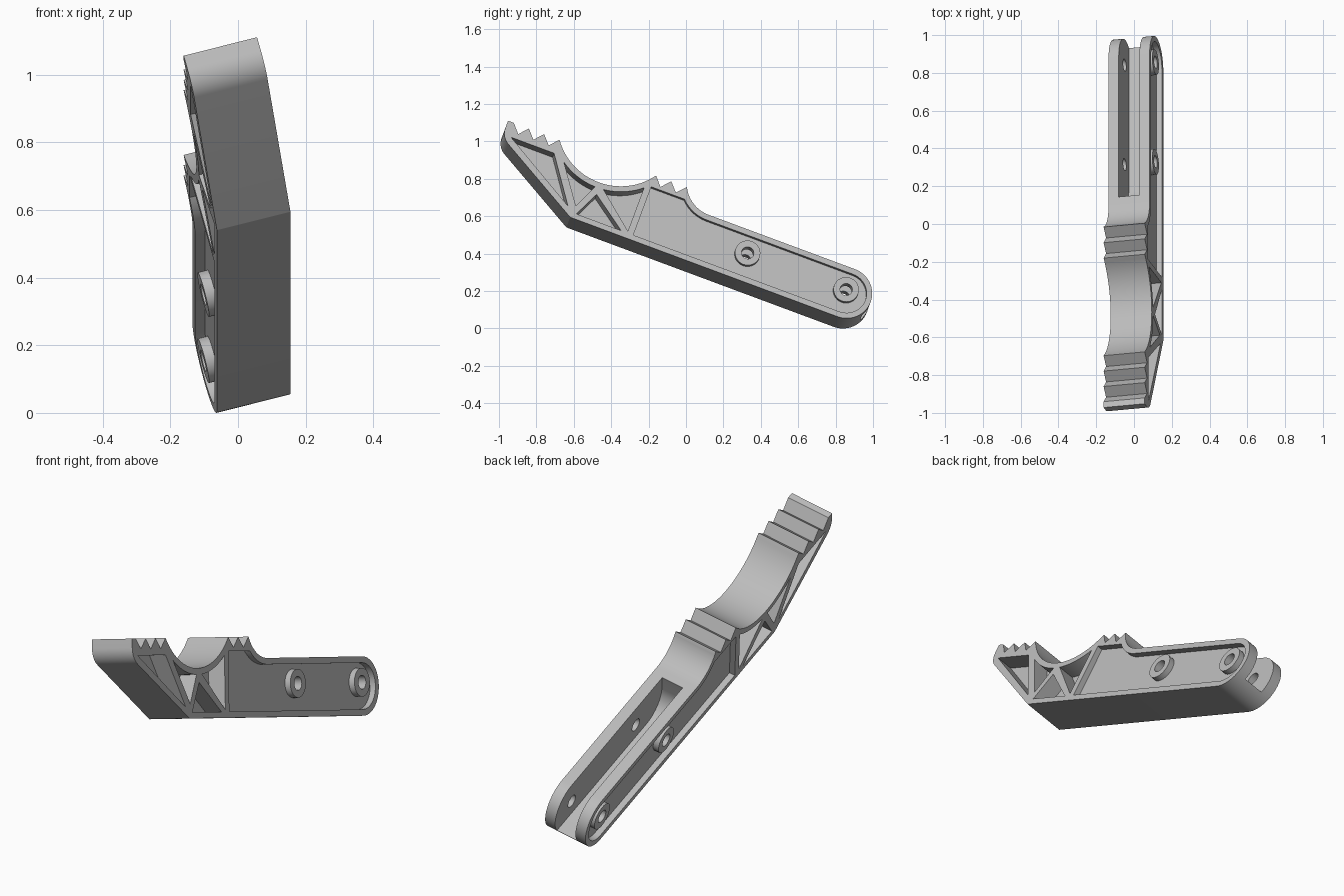
import bpy, bmesh
from math import sin, cos, radians
from mathutils import Matrix, Vector

if "Cube" in bpy.data.objects:
    bpy.data.objects.remove(bpy.data.objects["Cube"])

HALF = 0.1125     # half the width of the bar
BOTTOM, TOP, CREST = 0.331, 0.61, 0.712
TAIL = (0.734, 0.47)
SADDLE = (-0.7125, 0.9)
NECK = (-0.10, 0.787)

grey = bpy.data.materials.new("plain grey")
grey.use_nodes = True
grey.diffuse_color = (0.5, 0.5, 0.5, 1)
grey.node_tree.nodes["Principled BSDF"].inputs["Base Color"].default_value = (0.5, 0.5, 0.5, 1)


def arc(centre, r, start, end, n=20):
    angles = [radians(start + (end - start) * i / n) for i in range(n + 1)]
    return [(centre[0] + r * cos(a), centre[1] + r * sin(a)) for a in angles]


def prism(name, outline, x0, x1):
    """Extrude a side outline (length, height) across the width."""
    bm = bmesh.new()
    face = bm.faces.new([bm.verts.new((x0, u, h)) for u, h in outline])
    new = bmesh.ops.extrude_face_region(bm, geom=[face])["geom"]
    verts = [v for v in new if isinstance(v, bmesh.types.BMVert)]
    bmesh.ops.translate(bm, verts=verts, vec=(x1 - x0, 0, 0))
    bmesh.ops.recalc_face_normals(bm, faces=bm.faces)
    mesh = bpy.data.meshes.new(name)
    bm.to_mesh(mesh)
    bm.free()
    mesh.materials.append(grey)
    obj = bpy.data.objects.new(name, mesh)
    bpy.context.collection.objects.link(obj)
    return obj


def combine(target, outline, x0, x1, operation="DIFFERENCE"):
    """Cut a prism from the target, or join one to it."""
    tool = prism("cutter", outline, x0, x1)
    tool.hide_render = True
    mod = target.modifiers.new("shape", "BOOLEAN")
    mod.operation, mod.solver, mod.object = operation, "EXACT", tool
    bpy.context.view_layer.objects.active = target
    bpy.ops.object.modifier_apply(modifier=mod.name)
    bpy.data.objects.remove(tool)


def teeth(tips):
    """Tooth tips with a valley between each pair."""
    points = []
    for a, b in zip(tips, tips[1:]):
        points += [(a, CREST), ((a + b) / 2, CREST - 0.05)]
    return points + [(tips[-1], CREST)]


# Main bar: rounded tail, two sets of teeth, round saddle and raked nose
outline = [(-0.79, BOTTOM)]
outline += arc(TAIL, 0.14, -90, 90, 28)
outline += arc(NECK, 0.177, 270, 206, 14)
outline += teeth([-0.2615, -0.35, -0.437])
outline += arc(SADDLE, 0.333, 325, 215, 32)
outline += teeth([-0.988, -1.075, -1.162, -1.248])
outline += [(-1.281, CREST)]
outline += arc((-1.191, 0.669), 0.09, 180, 239.6, 10)
body = prism("lever_bar", outline, -HALF, HALF)

# Tail slot, open at the top and end, with a curved inner end
slot = [(1.0, 0.40)] + arc((0.07, 0.53), 0.13, 270, 180, 12) + [(-0.06, 0.8), (1.0, 0.8)]
combine(body, slot, -0.057, 0.057)

# Side recesses: one long shallow panel, four deep ones between the ribs
panel = [(-0.44, 0.36)] + arc(TAIL, 0.11, -90, 90, 24)
panel += arc(NECK, 0.207, 270, 223.3, 12) + [(-0.44, 0.645)]
nose = [(-1.235, 0.632), (-0.822, 0.385), (-0.99, 0.632)]
front_bay = [(-0.782, 0.40)] + arc(SADDLE, 0.363, 268.5, 234.3, 10)
lower_bay = [(-0.765, 0.36), (-0.51, 0.36), (-0.70, 0.50)]
rear_bay = [(-0.475, 0.37)] + arc(SADDLE, 0.363, 310.9, 276, 10)
recesses = [(panel, 0.03), (nose, 0.09), (front_bay, 0.09), (lower_bay, 0.09), (rear_bay, 0.09)]
bosses = [(0.166, 0.488), (0.728, 0.488)]
for side in (1, -1):
    for shape, depth in recesses:
        combine(body, shape, side * (HALF - depth), side * (HALF + 0.1))
    for centre in bosses:
        combine(body, arc(centre, 0.068, 0, 348.75, 31), side * 0.07, side * HALF, "UNION")

# Bolt holes through both cheeks
for centre in bosses:
    combine(body, arc(centre, 0.033, 0, 345, 23), -0.3, 0.3)

# Tilt the whole bar into its resting pose
across = Vector((0.966, 0.09, 0.2425)).normalized()
along = Vector((0, 0.9375, -0.348))
along = (along - across * along.dot(across)).normalized()
up = across.cross(along)
pose = Matrix((across, along, up)).transposed().to_4x4()
pose.translation = (0.132, 0, 0)
body.data.transform(pose)
lowest = min(v.co.z for v in body.data.vertices)
body.data.transform(Matrix.Translation((0, 0, -lowest)))

bpy.ops.object.select_all(action="DESELECT")
body.select_set(True)
bpy.context.view_layer.objects.active = body
bpy.ops.object.shade_smooth_by_angle(angle=radians(25))
